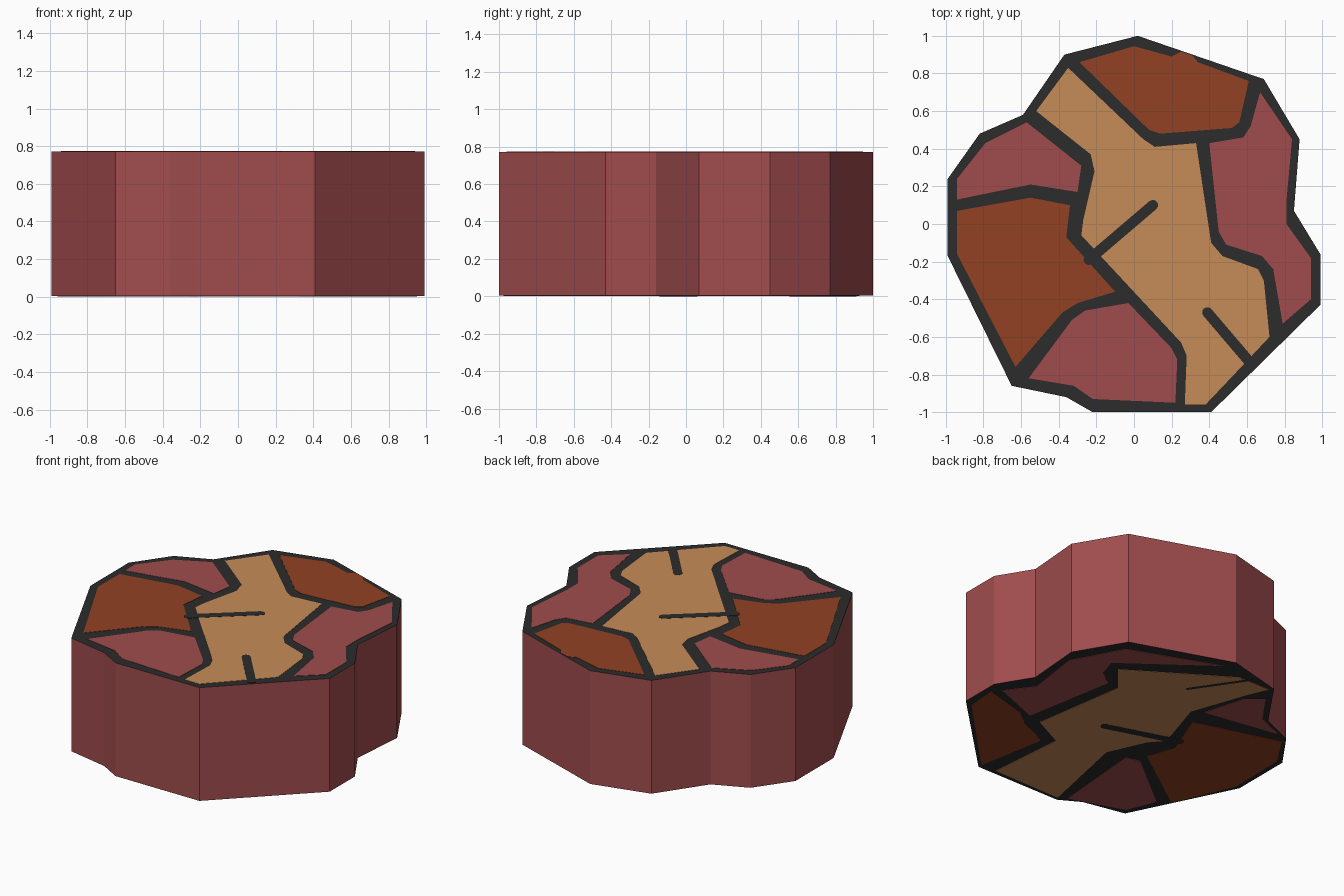
import bpy, bmesh, math
from mathutils import Vector, Matrix

if "Cube" in bpy.data.objects:
    bpy.data.objects.remove(bpy.data.objects["Cube"])

H = 0.775      # overall height
T = 0.003      # thickness of the painted plates


def material(name, rgb):
    m = bpy.data.materials.new(name)
    m.diffuse_color = (*rgb, 1)
    m.use_nodes = True
    m.node_tree.nodes["Principled BSDF"].inputs["Base Color"].default_value = m.diffuse_color
    return m


ROSE = material("rose", (0.352, 0.073, 0.075))
RUST = material("rust brown", (0.283, 0.053, 0.016))
TAN = material("tan", (0.565, 0.262, 0.095))
DARK = material("dark line", (0.025, 0.025, 0.025))


def prism(name, pts, z0, z1, mats):
    """Extrude a flat outline from z0 to z1; a second material goes on the caps."""
    bm = bmesh.new()
    face = bm.faces.new([bm.verts.new((x, y, z0)) for x, y in pts])
    ext = bmesh.ops.extrude_face_region(bm, geom=[face])
    for v in ext["geom"]:
        if isinstance(v, bmesh.types.BMVert):
            v.co.z = z1
    bmesh.ops.recalc_face_normals(bm, faces=bm.faces)
    if len(mats) > 1:
        for f in bm.faces:
            f.material_index = 1 if abs(f.normal.z) > 0.5 else 0
    me = bpy.data.meshes.new(name)
    bm.to_mesh(me)
    bm.free()
    for m in mats:
        me.materials.append(m)
    ob = bpy.data.objects.new(name, me)
    bpy.context.collection.objects.link(ob)
    return ob


def capsule(a, b, width, steps=6):
    """Outline of a round-ended line from a to b."""
    a, b = Vector(a), Vector(b)
    d = b - a
    ang = math.atan2(d.y, d.x)
    pts = []
    for centre, start in ((b, ang - math.pi / 2), (a, ang + math.pi / 2)):
        for i in range(steps + 1):
            t = start + math.pi * i / steps
            pts.append((centre.x + width / 2 * math.cos(t),
                        centre.y + width / 2 * math.sin(t)))
    return pts


# Slab: rose walls, dark caps
outline = [(0.02, 1.0), (0.69, 0.77), (0.88, 0.45), (0.85, 0.07), (0.99, -0.16),
           (0.99, -0.43), (0.41, -1.0), (-0.22, -1.0), (-0.36, -0.92), (-0.65, -0.86),
           (-0.99, -0.17), (-0.99, 0.24), (-0.82, 0.48), (-0.59, 0.58), (-0.37, 0.90)]
prism("slab", outline, T, H - T, [ROSE, DARK])

# Top patches
top = {
    "top_back_patch": (RUST, [
        (-.29, .86), (0, .945), (.2, .89), (.25, .915), (.31, .895), (.34, .86), (.61, .76),
        (.56, .54), (.52, .51), (.14, .48), (.08, .5)]),
    "top_right_patch": (ROSE, [
        (.67, .7), (.84, .45), (.81, .12), (.81, .0), (.94, -.18), (.94, -.4), (.79, -.53),
        (.74, -.24), (.68, -.17), (.49, -.11), (.45, -.04), (.4, .43), (.58, .46), (.62, .52)]),
    "top_middle_patch": (TAN, [
        (-.35, .83), (-.52, .6), (-.23, .37), (-.21, .28), (-.27, .02), (-.28, -.06),
        (.25, -.63), (.28, -.7), (.27, -.96), (.38, -.96), (.57, -.76), (.72, -.6),
        (.69, -.3), (.66, -.24), (.47, -.17), (.41, -.1), (.33, .43), (.11, .41), (.05, .45)]),
    "top_left_patch": (ROSE, [
        (-.57, .54), (-.28, .31), (-.3, .17), (-.55, .21), (-.94, .13), (-.94, .24), (-.79, .43)]),
    "top_large_patch": (RUST, [
        (-.94, .07), (-.55, .14), (-.34, .1), (-.36, -.07), (-.1, -.36), (-.3, -.42),
        (-.38, -.47), (-.63, -.76), (-.94, -.16)]),
    "top_front_patch": (ROSE, [
        (-.03, -.42), (.2, -.66), (.23, -.72), (.22, -.95), (-.22, -.93), (-.32, -.86),
        (-.56, -.82), (-.33, -.51), (-.26, -.46)]),
}
for name, (mat, pts) in top.items():
    prism(name, pts, H - 1.5 * T, H - 0.001, [mat])

# Top cracks
prism("top_crack_middle", capsule((.1, .1), (-.24, -.19), .056), H - T, H, [DARK])
prism("top_crack_front", capsule((.39, -.47), (.62, -.74), .056), H - T, H, [DARK])

# Underside patches, drawn in a mirrored frame turned by 50 degrees
C, S = math.cos(math.radians(50)), math.sin(math.radians(50))


def under(pts):
    return [(-S * r + C * n, C * r + S * n) for r, n in pts]


bottom = {
    "under_middle_patch": (TAN, [
        (-.10, .70), (-.10, .47), (-.58, .05), (-.48, -.18), (-.85, -.55), (-.47, -.88),
        (-.17, -.32), (.08, -.2), (.2, -.18), (.35, .18), (.69, .38), (.83, .45), (.65, .6)]),
    "under_right_patch": (ROSE, [
        (-.81, .44), (-.6, .49), (-.4, .81), (-.05, .95), (.56, .74), (-.14, .78),
        (-.19, .66), (-.16, .53), (-.64, .13)]),
    "under_small_patch": (RUST, [
        (-1.0, .26), (-.88, .43), (-.7, .17), (-.67, .03), (-.57, -.175), (-.94, -.48)]),
    "under_front_patch": (ROSE, [
        (-.41, -.89), (-.05, -.385), (.04, -.43), (.14, -.93), (-.05, -1.03)]),
    "under_large_patch": (RUST, [
        (.08, -.37), (.25, -.27), (.36, .05), (.91, -.19), (.88, -.43), (.63, -.74), (.23, -.94)]),
    "under_left_patch": (ROSE, [
        (.43, .17), (.67, .33), (.81, .33), (.79, .09), (.89, -.1)]),
}
for name, (mat, pts) in bottom.items():
    prism(name, under(pts), 0.001, 1.5 * T, [mat])

# Underside cracks
prism("under_crack_middle", under(capsule((-.18, 0), (.28, -.19), .055)), 0, T, [DARK])
prism("under_crack_back", under(capsule((.33, .46), (.72, .57), .022)), 0, T, [DARK])
